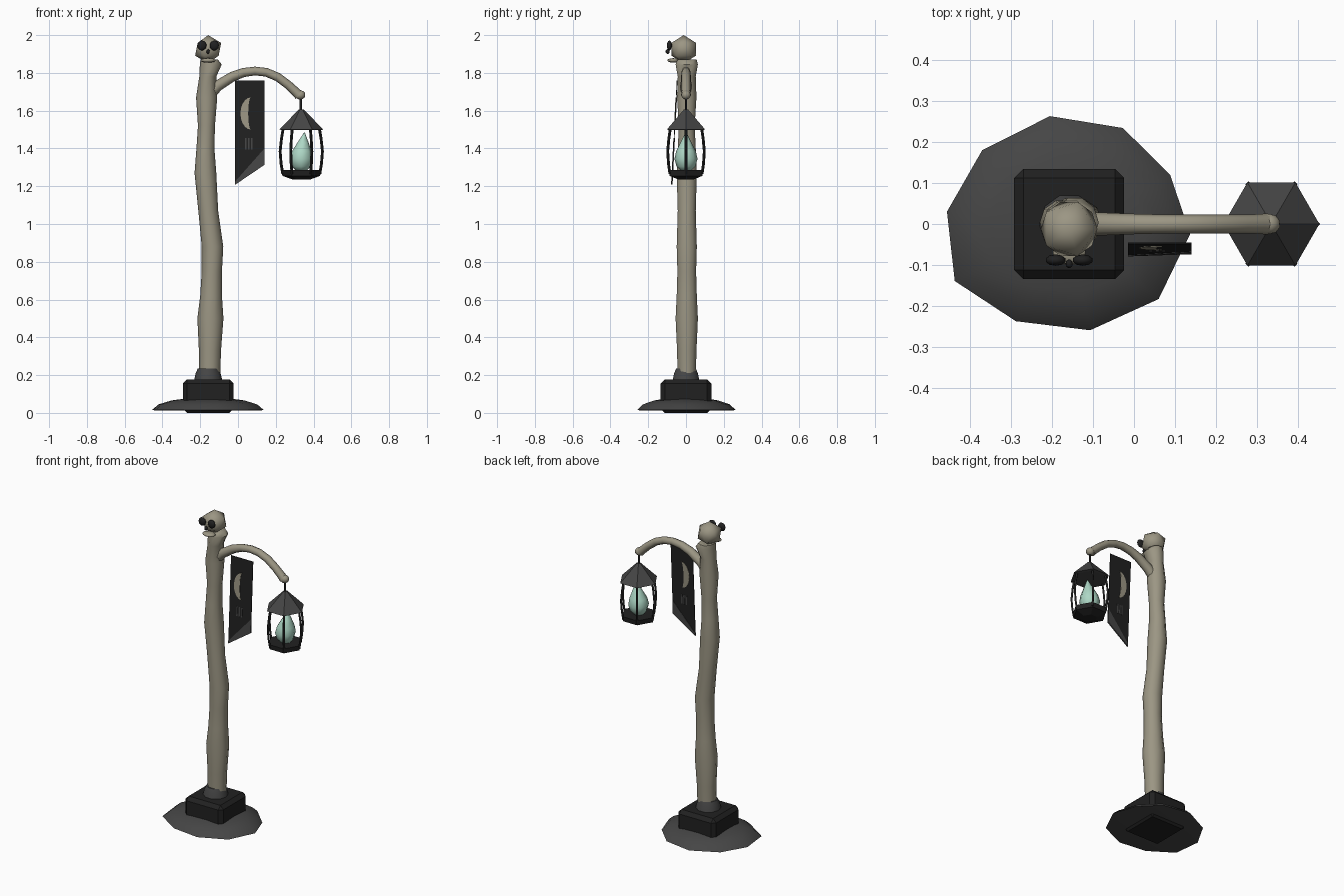
import bpy, bmesh, math
from mathutils import Vector

if "Cube" in bpy.data.objects:
    bpy.data.objects.remove(bpy.data.objects["Cube"])


def material(name, rgb):
    m = bpy.data.materials.new(name)
    m.diffuse_color = (*rgb, 1)
    m.use_nodes = True
    m.node_tree.nodes["Principled BSDF"].inputs["Base Color"].default_value = m.diffuse_color
    return m


BONE = material("bone", (0.33, 0.305, 0.23))
GREY = material("dark grey", (0.06, 0.06, 0.06))
BLACK = material("near black", (0.015, 0.015, 0.015))
FLAME = material("pale teal", (0.42, 0.68, 0.56))


def finish(name, bm, mat, angle=40):
    bmesh.ops.recalc_face_normals(bm, faces=bm.faces)
    me = bpy.data.meshes.new(name)
    bm.to_mesh(me)
    bm.free()
    me.materials.append(mat)
    if angle:
        me.shade_smooth()
        me.set_sharp_from_angle(angle=math.radians(angle))
    ob = bpy.data.objects.new(name, me)
    bpy.context.collection.objects.link(ob)
    return ob


def loft(name, rings, mat, angle=40):
    """Skin equal-length rings of points and cap both ends."""
    bm = bmesh.new()
    rows = [[bm.verts.new(p) for p in r] for r in rings]
    n = len(rows[0])
    for a, b in zip(rows, rows[1:]):
        for i in range(n):
            j = (i + 1) % n
            bm.faces.new((a[i], a[j], b[j], b[i]))
    bm.faces.new(rows[0])
    bm.faces.new(rows[-1])
    return finish(name, bm, mat, angle)


def ring(x, y, z, r, n, ry=None):
    return [(x + r * math.cos(math.tau * i / n),
             y + (ry or r) * math.sin(math.tau * i / n), z) for i in range(n)]


def tube(name, pts, radii, mat, n=8):
    """Tube along a path with the given radius at each point."""
    pts = [Vector(p) for p in pts]
    rings = []
    for i, p in enumerate(pts):
        t = (pts[min(i + 1, len(pts) - 1)] - pts[max(i - 1, 0)]).normalized()
        side = Vector((0, 1, 0)) if abs(t.y) < 0.7 else Vector((1, 0, 0))
        u = t.cross(side).normalized()
        v = t.cross(u)
        rings.append([p + radii[i] * (math.cos(math.tau * k / n) * u + math.sin(math.tau * k / n) * v)
                      for k in range(n)])
    return loft(name, rings, mat, 60)


def blob(name, loc, scale, mat, sub=1, angle=75):
    bm = bmesh.new()
    bmesh.ops.create_icosphere(bm, subdivisions=sub, radius=1)
    for v in bm.verts:
        v.co = Vector(loc) + v.co * Vector(scale)
    return finish(name, bm, mat, angle)


def plate(name, xz, thick, mat):
    """Thin plate lying in the slightly tilted banner plane."""
    y = lambda z: -0.047 - 0.028 * (1.76 - z) / 0.55
    return loft(name, [[(x, y(z) + s * thick / 2, z) for x, z in xz] for s in (-1, 1)], mat, 0)


# Earth mound
rim = [(-.456, .03), (-.437, -.139), (-.288, -.237), (-.107, -.259), (.06, -.183),
       (.137, -.024), (.088, .12), (-.027, .234), (-.205, .263), (-.37, .18)]
PX = -0.158
loft("mound", [[(PX + (x - PX) * s, y * s, z) for x, y in rim]
               for s, z in ((.9, .012), (1, .015), (.88, .045), (.65, .066), (.35, .078))], GREY, 60)

# Stone block with bevelled edges
bm = bmesh.new()
bmesh.ops.create_cube(bm, size=1)
for v in bm.verts:
    v.co = Vector((PX, 0, 0.089)) + v.co * Vector((0.268, 0.268, 0.178))
bmesh.ops.bevel(bm, geom=bm.edges[:], offset=0.022, segments=1, affect='EDGES')
finish("base_block", bm, BLACK, 0)
loft("collar", [ring(PX, 0, .17, .075, 10), ring(PX, 0, .21, .066, 10), ring(PX, 0, .235, .055, 10)], GREY)

# Gnarled bone post: z, left x, right x, half depth
post = [(.17, -.207, -.095, .05), (.33, -.207, -.09, .054), (.5, -.215, -.077, .062), (.62, -.2, -.085, .056),
        (.75, -.192, -.085, .052), (.88, -.192, -.078, .056), (1.07, -.21, -.105, .05),
        (1.27, -.23, -.115, .056), (1.4, -.22, -.125, .05), (1.52, -.212, -.122, .044),
        (1.67, -.222, -.11, .054), (1.78, -.205, -.115, .05), (1.845, -.202, -.086, .062),
        (1.872, -.198, -.108, .055)]
loft("post", [ring((a + b) / 2, 0.004, z, (b - a) / 2, 10, d) for z, a, b, d in post], BONE, 60)

# Skull finial
blob("skull", (PX, -.012, 1.925), (.077, .077, .075), BONE)
blob("jaw", (PX, -.068, 1.866), (.042, .032, .012), BONE, 2)
for s, side in ((-1, "left"), (1, "right")):
    blob(side + "_eye_socket", (PX + s * .033, -.088, 1.945), (.025, .014, .027), BLACK, 2)
blob("nose_hole", (PX, -.097, 1.913), (.01, .012, .014), BLACK)

# Curved arm with knob
arm = [(-.15, 1.69), (-.105, 1.733), (-.03, 1.78), (.03, 1.802), (.09, 1.81), (.15, 1.803),
       (.21, 1.778), (.265, 1.737), (.305, 1.7), (.325, 1.68)]
tube("arm", [(x, 0, z) for x, z in arm], [.032, .029, .026, .024, .023, .023, .023, .023, .024, .026], BONE)
blob("arm_knob", (.33, 0, 1.683), (.027, .025, .025), BONE, 2)

# Lantern
LX = 0.335
tube("hook_rod", [(LX - .003, 0, 1.67), (LX - .003, 0, 1.59)], [.006, .006], BLACK, 6)
loft("lantern_roof", [ring(LX, 0, z, r, 6) for z, r in ((1.497, .1), (1.5, .117), (1.55, .068), (1.607, .012))], GREY, 0)
loft("lantern_floor", [ring(LX, 0, z, r, 6) for z, r in ((1.235, .045), (1.255, .1), (1.285, .104))], BLACK, 0)
for i in range(6):
    c, s = math.cos(math.tau * i / 6), math.sin(math.tau * i / 6)
    tube(f"cage_bar_{i + 1}", [(LX + r * c, r * s, z) for z, r in
                               ((1.265, .098), (1.32, .107), (1.385, .112), (1.45, .105), (1.505, .096))],
         [.0075] * 5, BLACK, 4)
loft("flame", [ring(LX + dx, 0, z, r, 8) for z, r, dx in
               ((1.28, .025, 0), (1.305, .05, 0), (1.345, .061, 0), (1.385, .052, .003),
                (1.43, .03, .009), (1.465, .012, .014), (1.485, .002, .017))], FLAME, 60)

# Hanging banner with trim, crescent and small marks
plate("banner", [(-.015, 1.76), (.14, 1.76), (.14, 1.315), (-.015, 1.21)], .004, BLACK)
plate("banner_trim", [(-.015, 1.225), (.14, 1.4), (.14, 1.313), (-.015, 1.208)], .008, GREY)
arc = [math.radians(90 + 18 * i) for i in range(11)]
plate("crescent", [(.068 + .055 * math.cos(a), 1.585 + .085 * math.sin(a)) for a in arc]
      + [(.068 + .014 * math.cos(a), 1.585 + .085 * math.sin(a)) for a in arc[-2:0:-1]], .008, BONE)
for i in range(3):
    x = .036 + .016 * i
    plate(f"banner_mark_{i + 1}", [(x, 1.455), (x + .009, 1.455), (x + .009, 1.395), (x, 1.395)], .008, GREY)
